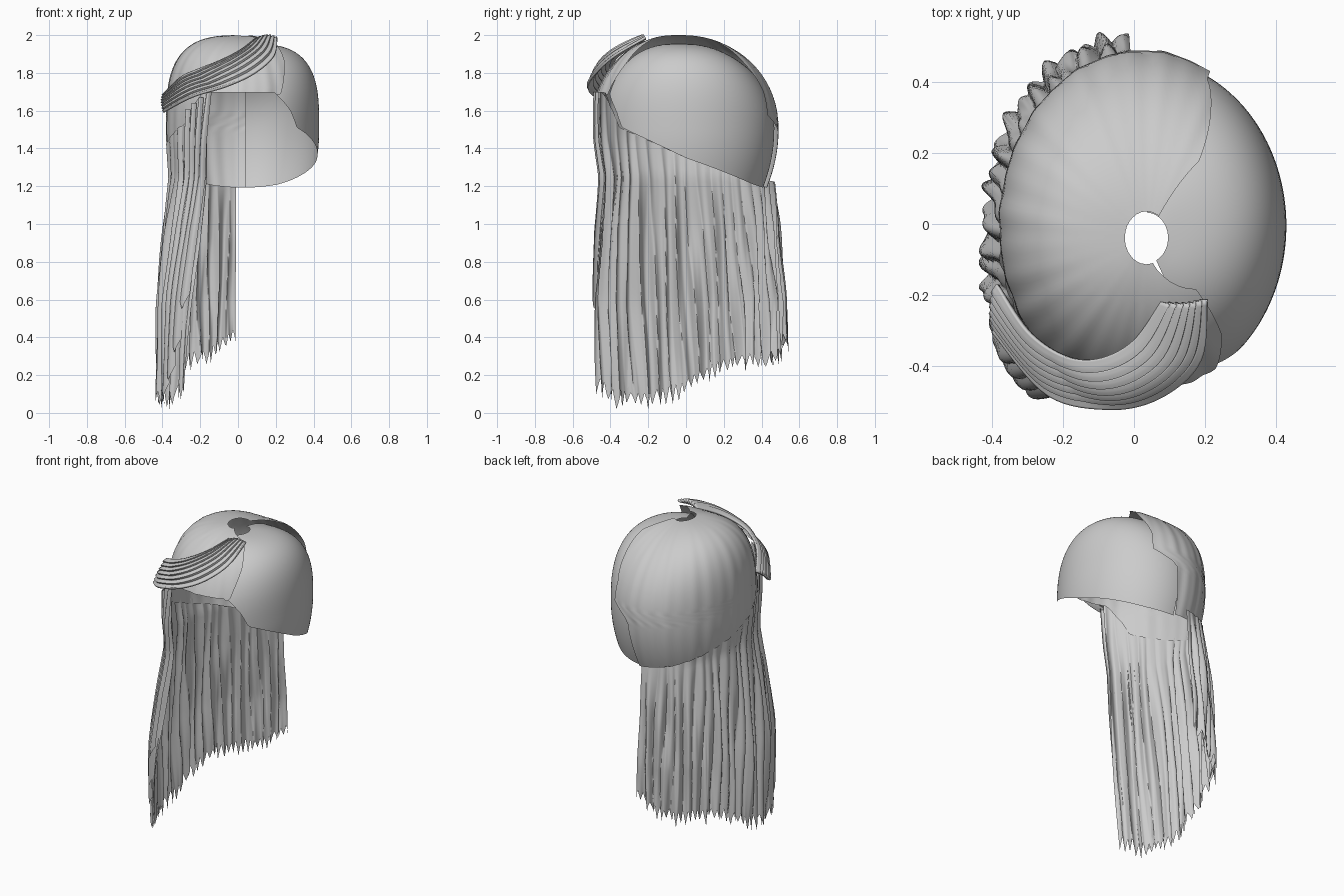
import bpy, bmesh, random
from math import sin, cos, acos, asin, radians, pi
from mathutils import Vector

if "Cube" in bpy.data.objects:
    bpy.data.objects.remove(bpy.data.objects["Cube"])

random.seed(4)


def table(pts, x):
    """Piecewise linear lookup."""
    if x <= pts[0][0]:
        return pts[0][1]
    for (x0, y0), (x1, y1) in zip(pts, pts[1:]):
        if x <= x1:
            return y0 + (y1 - y0) * (x - x0) / (x1 - x0)
    return pts[-1][1]


def sheet(name, nu, nv, fn, angle=50):
    """Surface grid from fn(u, v), both running 0..1."""
    bm = bmesh.new()
    g = [[bm.verts.new(fn(i / nu, j / nv)) for j in range(nv + 1)] for i in range(nu + 1)]
    for i in range(nu):
        for j in range(nv):
            bm.faces.new((g[i][j], g[i][j + 1], g[i + 1][j + 1], g[i + 1][j]))
    bmesh.ops.remove_doubles(bm, verts=bm.verts, dist=0.0004)
    bmesh.ops.recalc_face_normals(bm, faces=bm.faces)
    me = bpy.data.meshes.new(name)
    bm.to_mesh(me)
    bm.free()
    ob = bpy.data.objects.new(name, me)
    bpy.context.collection.objects.link(ob)
    bpy.context.view_layer.objects.active = ob
    ob.select_set(True)
    bpy.ops.object.shade_smooth_by_angle(angle=radians(angle))
    ob.select_set(False)
    return ob


A, B, CX, CY, EQ = 0.405, 0.495, 0.025, -0.005, 1.5
EDGE = [(-.45, 1.695), (-.39, 1.6), (-.355, 1.51), (-.2, 1.44), (0, 1.35),
        (.2, 1.285), (.42, 1.21), (.5, 1.19)]


def hairline(th):
    return table(EDGE, CY + B * sin(th))


def dome(th, v, h=0.5, sy=1.0, ripple=0.0):
    """Point on the skull shape; v=0 at the crown hole, v=1 at the hairline."""
    p = 2.1 + 1.1 * cos(th) ** 2
    if v < 0.6:
        a0 = asin(0.15 ** (p / 2))
        a1 = acos((0.2 / h) ** (p / 2))
        a = a0 + (a1 - a0) * v / 0.6
        z, r = EQ + h * cos(a) ** (2 / p), sin(a) ** (2 / p)
    else:
        z = 1.7 + (hairline(th) - 1.7) * (v - 0.6) / 0.4
        if z > EQ:
            r = (1 - ((z - EQ) / h) ** p) ** (1 / p)
        else:
            r = 1 - 0.11 * ((EQ - z) / 0.3) ** 2
    r2 = r * (1 + ripple * (sin(th * 19) + sin(th * 31 + 1)))
    k = max(0, 1 - r)
    return Vector((CX + 0.012 * k + A * r2 * cos(th),
                   CY - 0.04 * k + B * sy * r2 * sin(th), z))


# Swept hair cap: covers front, left side and back, with a stepped back parting
BACK = [(0, 55), (.2, 47), (.4, 54), (.6, 62), (.7, 62), (.76, 82), (1, 88)]
FRONT = [(0, 287), (.15, 318), (.4, 312), (.6, 302), (1, 298)]


def cap(u, v):
    a, b = table(BACK, v), table(FRONT, v)
    return dome(radians(a + (b - a) * u), v, ripple=0.004)


sheet("hair_cap", 110, 40, cap)

# Close-cropped right side, set slightly inside the hair cap
sheet("undercut_side", 60, 32,
      lambda u, v: dome(radians(-63 + 151 * u), v, h=0.455, sy=0.955))

# Long curtain hanging from the left hairline, with fluted strands and jagged ends
FLARE = [(0, 1.08), (.6, 1.06), (1, 1.0), (1.25, .945), (1.45, 1.0), (1.7, 1.01)]
ENDS = [(0, .17), (.1, .1), (.2, .08), (.36, .14), (.5, .25), (.62, .29), (.85, .31), (1, .43)]
TEETH = 40
tips = [random.uniform(-.035, .025) for _ in range(TEETH + 1)]
phase = [random.uniform(0, 6) for _ in range(4)]


def flute(u, v):
    w = abs(sin(u * 19 * pi + phase[0] + 0.5 * sin(v * 5 + u * 30)))
    return (0.026 * (w - 0.6) + 0.008 * sin(u * 83 + phase[1] + v * 3)
            + 0.006 * sin(v * 9 + u * 40)) * min(1, 0.25 + v * 2)


def curtain(u, v):
    th = radians((245 - 14 * v) + (95 - 245 + 14 * v) * u)
    f = u * TEETH
    tooth = (0.07 * (1 - 2 * abs(f % 1 - 0.5)) if v > 0 else 0)
    top = hairline(th) + 0.03
    bottom = table(ENDS, u) - 0.05 + tooth + tips[int(f)] * (1 - tooth / 0.07)
    z = top + (max(bottom, 0.0) - top) * v
    corner = abs(sin(2 * th)) * (0.11 if sin(th) < 0 else 0.03) * min(1, v * 1.5)
    s = table(FLARE, z) + corner + 0.012
    d = flute(u, v)
    return Vector((CX + (A * s + d) * cos(th), CY + (B * s + d) * sin(th), z))


sheet("long_curtain", TEETH * 6, 36, curtain, 60)


# Narrow front strands gathered under the fringe, hanging over the curtain edge
def strand(k):
    a0 = 247 - 6 * k

    def fn(u, v):
        th = radians(a0 - 12 * v - (4 + 4 * v) * u)
        z = 1.7 - 0.03 * k + (table([(0, .55), (1, .32), (2, .17), (3, .08)], k)
                              + 0.16 * abs(u - 0.5) - 1.7 + 0.03 * k) * v
        s = table(FLARE, z) + abs(sin(2 * th)) * 0.11 * min(1, v * 1.5) + 0.03
        d = 0.02 * sin(pi * u) + 0.006 * sin(v * 8 + k)
        return Vector((CX + (A * s + d) * cos(th), CY + (B * s + d) * sin(th), z))
    return fn


for k in range(4):
    sheet("front_strand_%d" % (k + 1), 8, 24, strand(k), 60)


# Fringe: a broad lock swept from the parting across the brow to the left
def spline(pts, t):
    n = len(pts) - 1
    i = min(int(t * n), n - 1)
    f = t * n - i
    p0, p1, p2, p3 = (Vector(pts[min(max(j, 0), n)]) for j in range(i - 1, i + 3))
    return 0.5 * (2 * p1 + (p2 - p0) * f + (2 * p0 - 5 * p1 + 4 * p2 - p3) * f * f
                  + (3 * p1 - p0 - 3 * p2 + p3) * f ** 3)


UPPER = [(.08, -.22, 1.965), (0, -.33, 1.91), (-.1, -.38, 1.86), (-.2, -.37, 1.82),
         (-.3, -.3, 1.775), (-.385, -.17, 1.69)]
LOWER = [(.205, -.21, 1.975), (.19, -.37, 1.88), (.09, -.47, 1.79), (-.05, -.51, 1.725),
         (-.23, -.475, 1.67), (-.385, -.3, 1.59)]


def fringe(u, v):
    a, b = spline(UPPER, v), spline(LOWER, v)
    out = (a + b) / 2 - Vector((0.05, -0.05, 1.5))
    shingle = (u * 7) % 1 if u < 1 else 1
    lift = 0.035 * sin(pi * u) * sin(pi * min(1, v * 1.3 + 0.1)) ** 0.5 if v < .69 else 0.035 * sin(pi * u) * 0.3
    return a.lerp(b, u) + out.normalized() * (lift + 0.014 * shingle)


lock = sheet("swept_fringe", 42, 40, fringe, 40)
thick = lock.modifiers.new("thickness", 'SOLIDIFY')
thick.thickness = 0.014
thick.offset = 0
